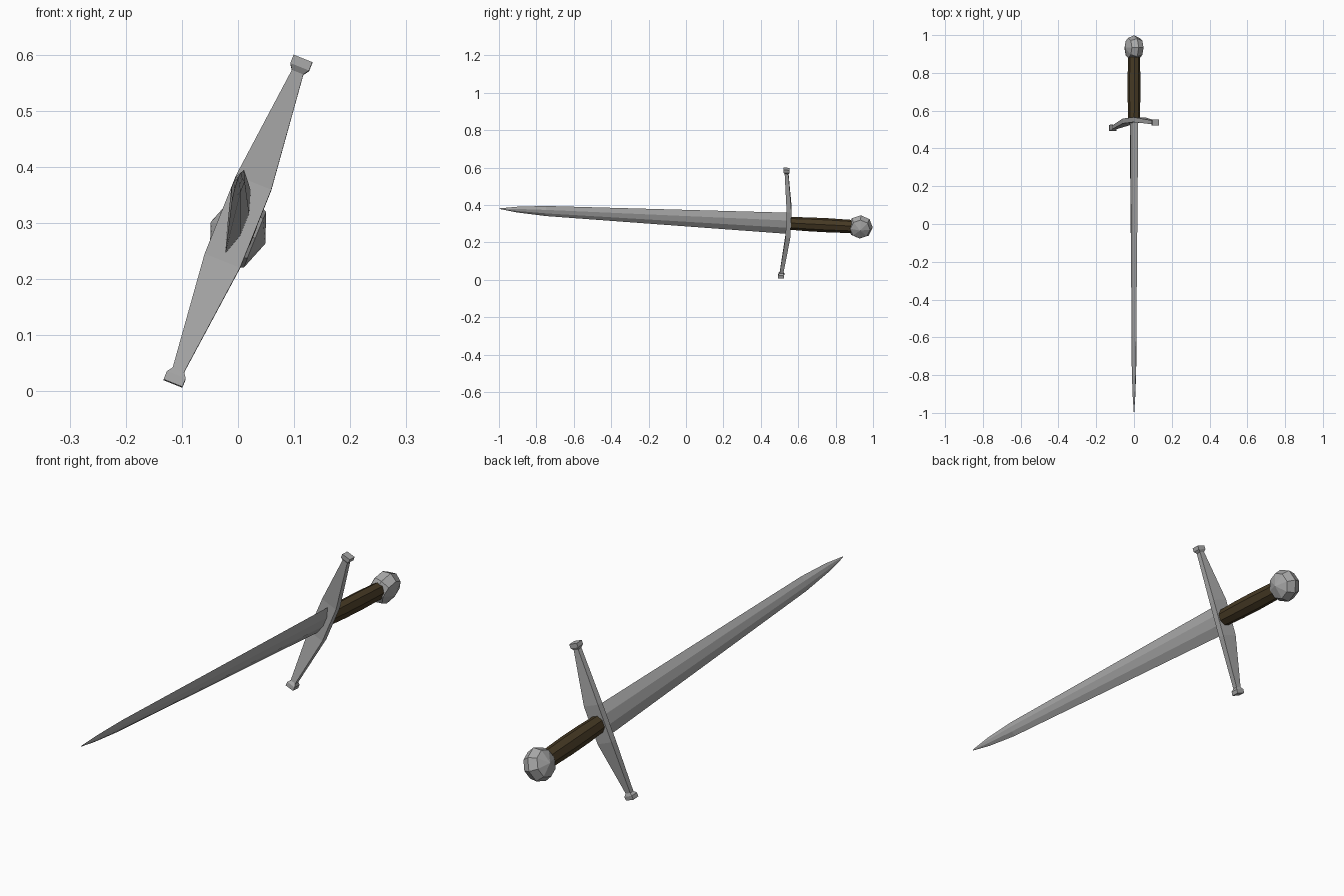
import bpy, bmesh, math
from mathutils import Matrix, Vector

if "Cube" in bpy.data.objects:
    bpy.data.objects.remove(bpy.data.objects["Cube"])


def material(name, colour):
    m = bpy.data.materials.new(name)
    m.diffuse_color = (*colour, 1)
    m.use_nodes = True
    m.node_tree.nodes["Principled BSDF"].inputs["Base Color"].default_value = m.diffuse_color
    return m


steel = material("steel grey", (0.40, 0.40, 0.40))
leather = material("dark brown leather", (0.062, 0.042, 0.018))

# Sword frame: local y runs tip to pommel, local z is the blade width, local x its thickness
POSE = (Matrix.Translation((0, 0, 0.33))
        @ Matrix.Rotation(math.radians(-2.9), 4, 'X')
        @ Matrix.Rotation(math.radians(21.8), 4, 'Y'))


def loft(name, rings, mat):
    """Skin closed rings of equal point count, capping both ends."""
    bm = bmesh.new()
    loops = [[bm.verts.new(POSE @ Vector(p)) for p in ring] for ring in rings]
    n = len(loops[0])
    for a, b in zip(loops, loops[1:]):
        for i in range(n):
            j = (i + 1) % n
            bm.faces.new((a[i], a[j], b[j], b[i]))
    bm.faces.new(loops[0])
    bm.faces.new(loops[-1])
    bmesh.ops.remove_doubles(bm, verts=bm.verts, dist=0.0002)
    bmesh.ops.recalc_face_normals(bm, faces=bm.faces)
    mesh = bpy.data.meshes.new(name)
    bm.to_mesh(mesh)
    bm.free()
    mesh.materials.append(mat)
    obj = bpy.data.objects.new(name, mesh)
    bpy.context.collection.objects.link(obj)
    return obj


# Blade: six-sided section with two sharp edges, tapering to a point
def blade_ring(y, width, flat, thick):
    return [(0, y, width), (thick, y, flat), (thick, y, -flat),
            (0, y, -width), (-thick, y, -flat), (-thick, y, flat)]


loft("blade", [blade_ring(*s) for s in (
    (-0.998, 0.002, 0.001, 0.001),
    (-0.90, 0.017, 0.006, 0.006),
    (-0.75, 0.029, 0.010, 0.009),
    (0.55, 0.061, 0.021, 0.013))], steel)

# Crossguard: box section bent towards the blade, with flared end caps
half = [(0.075, 0.034, 0.549, 0.013),   # z, half width, y centre, half depth
        (0.286, 0.011, 0.525, 0.010),
        (0.296, 0.018, 0.524, 0.016),
        (0.312, 0.018, 0.523, 0.016)]
stations = [(-z, w, y, d) for z, w, y, d in reversed(half)] + half
loft("crossguard", [[(-w, y - d, z), (w, y - d, z), (w, y + d, z), (-w, y + d, z)]
                    for z, w, y, d in stations], steel)

# Grip: eight-sided oval with a slight swell
loft("grip", [[(0.031 * s * math.cos(a), y, 0.036 * s * math.sin(a))
               for a in (math.tau * (i + 0.5) / 8 for i in range(8))]
              for y, s in ((0.555, 0.96), (0.65, 1.05), (0.76, 1.07), (0.89, 1.0))], leather)

# Pommel: flattened eight-sided ball, poles facing the blade flats
loft("pommel", [[(x, 0.933 + r * math.cos(a), r * math.sin(a))
                 for a in (math.tau * i / 8 for i in range(8))]
                for x, r in ((-0.052, 0.001), (-0.033, 0.053), (0, 0.067),
                             (0.033, 0.053), (0.052, 0.001))], steel)
